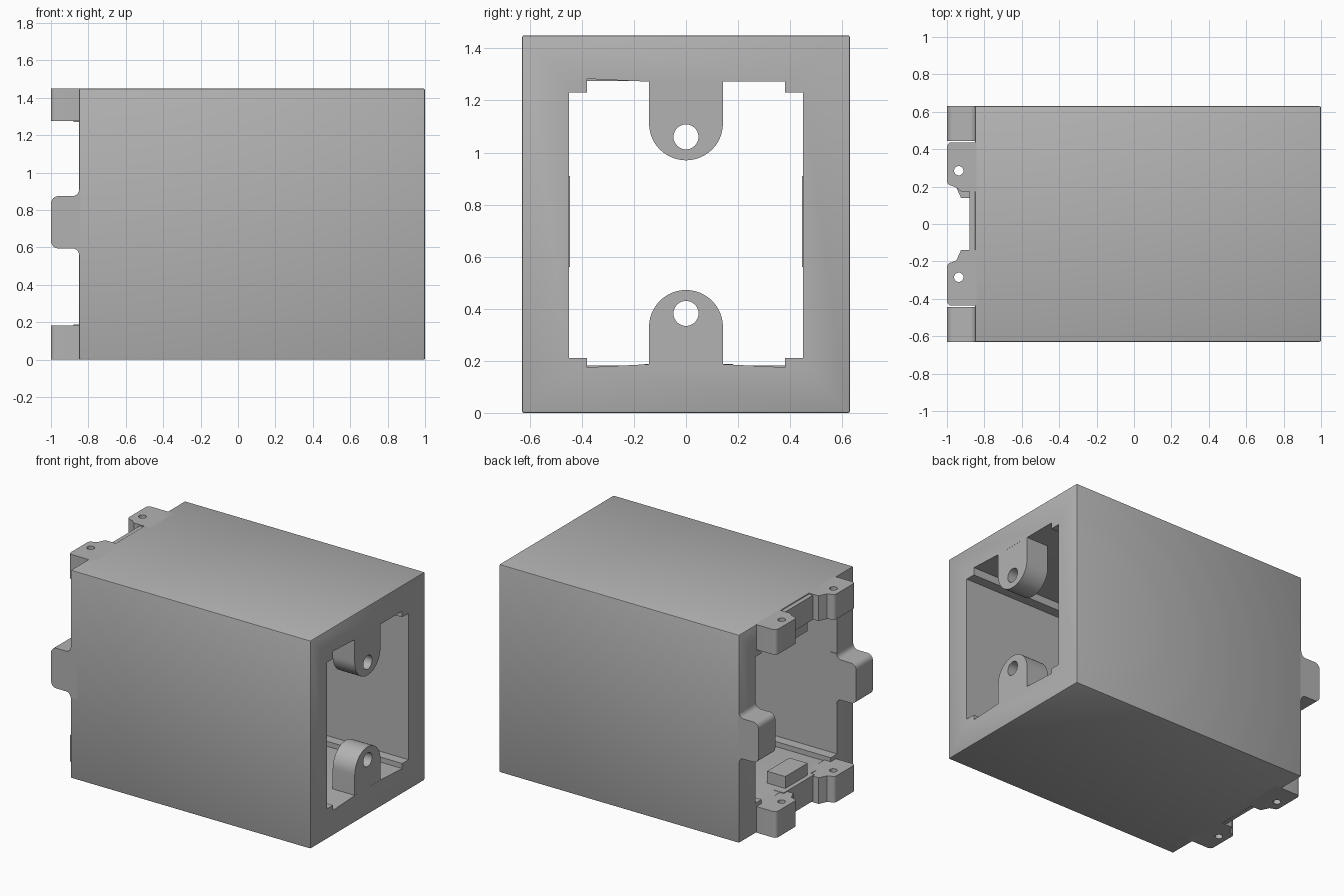
import bpy, bmesh, math
from mathutils import Vector

if "Cube" in bpy.data.objects:
    bpy.data.objects.remove(bpy.data.objects["Cube"], do_unlink=True)

grey = bpy.data.materials.new("plain grey")
grey.use_nodes = True
colour = (0.45, 0.45, 0.45, 1)
grey.diffuse_color = colour
grey.node_tree.nodes["Principled BSDF"].inputs["Base Color"].default_value = colour


def prism(name, outline, axis, lo, hi, bevel=0.0):
    """Extrude a 2D outline along x, y or z; outline uses the other two axes in order."""
    bm = bmesh.new()
    k = "xyz".index(axis)

    def point(p, h):
        co = list(p)
        co.insert(k, h)
        return Vector(co)

    face = bm.faces.new([bm.verts.new(point(p, lo)) for p in outline])
    ext = bmesh.ops.extrude_face_region(bm, geom=[face])
    for v in ext["geom"]:
        if isinstance(v, bmesh.types.BMVert):
            v.co[k] = hi
    bmesh.ops.recalc_face_normals(bm, faces=bm.faces)
    if bevel:
        sharp = [e for e in bm.edges if e.calc_face_angle(0) > math.radians(40)]
        bmesh.ops.bevel(bm, geom=sharp, offset=bevel, segments=2, profile=0.5, affect="EDGES")
    mesh = bpy.data.meshes.new(name)
    bm.to_mesh(mesh)
    bm.free()
    obj = bpy.data.objects.new(name, mesh)
    bpy.context.collection.objects.link(obj)
    mesh.materials.append(grey)
    return obj


def rect(a, b, c, d):
    return [(a, c), (b, c), (b, d), (a, d)]


def arc(cx, cy, r, start, end, steps=8):
    angles = [math.radians(start + (end - start) * i / steps) for i in range(steps + 1)]
    return [(cx + r * math.cos(a), cy + r * math.sin(a)) for a in angles]


def cut(obj, cutter):
    cutter.hide_render = True
    mod = obj.modifiers.new("cut", "BOOLEAN")
    mod.operation, mod.solver, mod.object = "DIFFERENCE", "EXACT", cutter
    bpy.context.view_layer.objects.active = obj
    bpy.ops.object.modifier_apply(modifier=mod.name)
    bpy.data.objects.remove(cutter, do_unlink=True)


def hole(obj, axis, cx, cy, r, lo, hi):
    cut(obj, prism("hole_cutter", arc(cx, cy, r, 0, 360, 32)[:-1], axis, lo, hi))


parts = []

# Hollow case with stepped inner corners and slightly sloping floor
case = prism("case", rect(-0.63, 0.63, 0, 1.45), "x", -0.85, 1, 0.008)
opening = [(-0.45, 0.21), (-0.38, 0.21), (-0.38, 0.175), (-0.14, 0.187),
           (0.14, 0.187), (0.38, 0.175), (0.38, 0.21), (0.45, 0.21),
           (0.45, 1.23), (0.38, 1.23), (0.38, 1.272), (-0.14, 1.272),
           (-0.38, 1.283), (-0.38, 1.23), (-0.45, 1.23)]
cut(case, prism("opening_cutter", opening, "x", -1.2, 1.2))
parts.append(case)

# Screw lugs at the open end, flush with the outer face
for side, up in (("lower", True), ("upper", False)):
    cz, root = (0.33, 0.1) if up else (1.112, 1.35)
    sweep = arc(0, cz, 0.142, 0, 180 if up else -180, 24)
    lug = prism(side + "_screw_lug", sweep + [(-0.142, root), (0.142, root)], "x", 0.83, 0.9995)
    hole(lug, "x", 0, 0.382 if up else 1.06, 0.048, 0.7, 1.1)
    parts.append(lug)

# Side tabs with rounded tips and filleted roots
tab = ([(-0.80, 0.56)] + arc(-0.885, 0.56, 0.035, 0, 90, 6)
       + arc(-0.96, 0.635, 0.04, 270, 180, 6)
       + arc(-0.96, 0.835, 0.04, 180, 90, 6)
       + arc(-0.885, 0.91, 0.035, 270, 360, 6) + [(-0.80, 0.91)])
parts.append(prism("right_side_tab", tab, "y", -0.63, -0.445))
parts.append(prism("left_side_tab", tab, "y", 0.445, 0.63))

# Corner tabs on floor and roof, each with a small pin hole
for level, lo, hi in (("lower", 0.0, 0.182), ("upper", 1.275, 1.45)):
    for side, s in (("right", -1), ("left", 1)):
        inner = 0.175 if (level, side) == ("upper", "left") else 0.14
        shape = ([(-0.80, 0.437)] + arc(-0.975, 0.412, 0.025, 90, 180, 5)
                 + arc(-0.975, 0.23, 0.025, 180, 270, 5)
                 + [(-0.95, 0.195), (-0.925, inner), (-0.80, inner)])
        t = prism(f"{level}_{side}_pin_tab", [(x, s * y) for x, y in shape], "z", lo, hi)
        hole(t, "z", -0.937, s * 0.285, 0.025, lo - 0.1, hi + 0.1)
        parts.append(t)

# Ledge between the tabs and stop block behind it, on floor and roof
for level, z0, z1, b0, b1 in (("lower", 0.008, 0.187, 0.15, 0.27),
                              ("upper", 1.272, 1.442, 1.19, 1.30)):
    parts.append(prism(level + "_ledge", rect(-0.88, -0.80, -0.16, 0.18), "z", z0, z1))
    parts.append(prism(level + "_stop_block", rect(-0.85, -0.71, -0.125, 0.12), "z", b0, b1))

# Smooth the curved walls and keep crisp edges
bpy.ops.object.select_all(action="DESELECT")
for p in parts:
    p.select_set(True)
bpy.context.view_layer.objects.active = case
bpy.ops.object.shade_smooth_by_angle(angle=math.radians(30))
